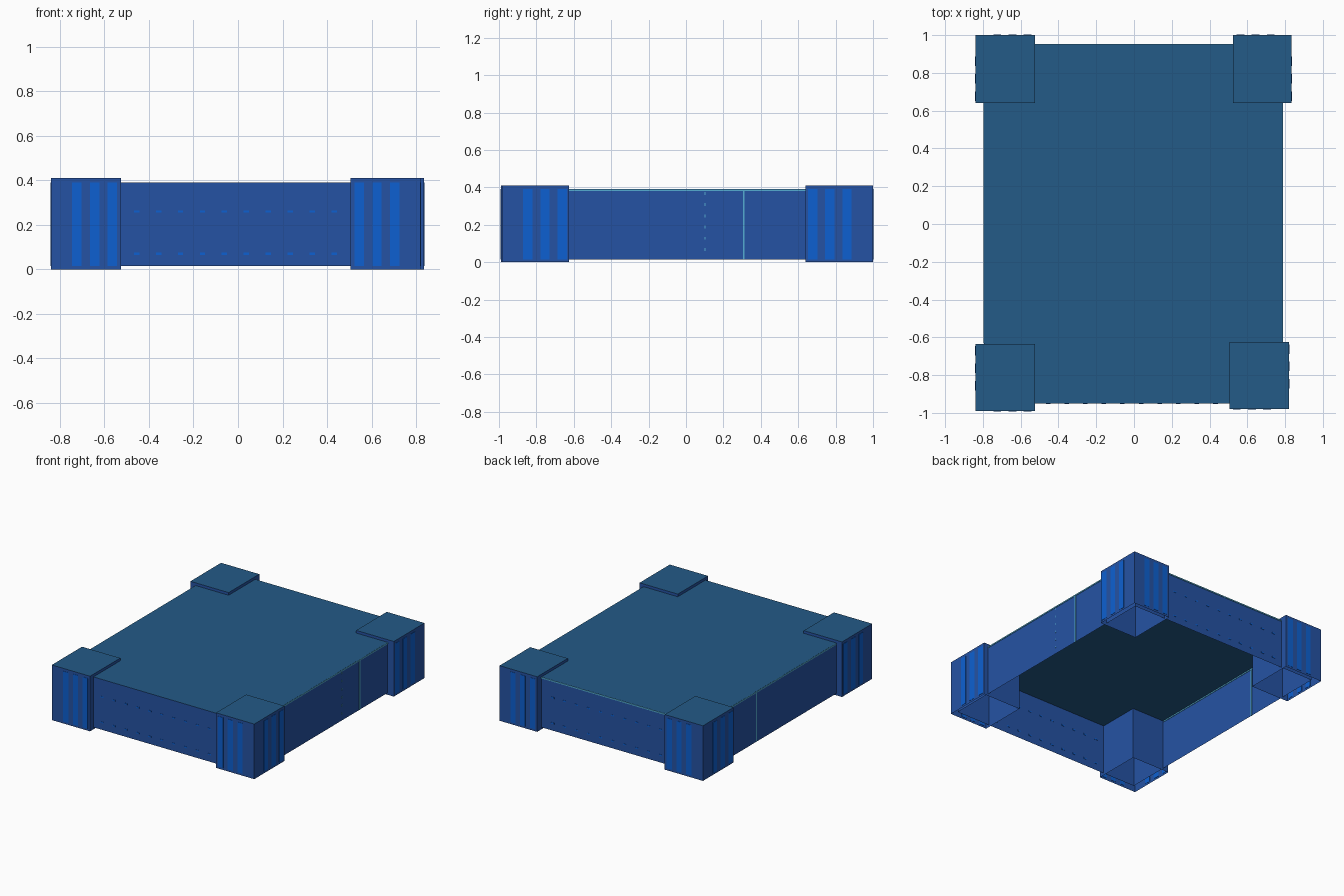
import bpy, bmesh
from mathutils import Vector

if "Cube" in bpy.data.objects:
    bpy.data.objects.remove(bpy.data.objects["Cube"])


def mat(name, c):
    m = bpy.data.materials.new(name)
    m.diffuse_color = (*c, 1)
    m.use_nodes = True
    m.node_tree.nodes["Principled BSDF"].inputs["Base Color"].default_value = m.diffuse_color
    return m


WALL = mat("wall_blue", (0.0185, 0.086, 0.37))
ROOF = mat("roof_teal", (0.017, 0.103, 0.245))
BRIGHT = mat("bright_blue", (0.004, 0.118, 0.64))
CYAN = mat("pale_cyan", (0.09, 0.42, 0.65))


def add_box(bm, lo, hi):
    lo, hi = Vector(lo), Vector(hi)
    verts = bmesh.ops.create_cube(bm, size=1)["verts"]
    for v in verts:
        v.co = Vector((lo[i] + (v.co[i] + 0.5) * (hi[i] - lo[i]) for i in range(3)))


def finish(bm, name, mats):
    me = bpy.data.meshes.new(name)
    bm.to_mesh(me)
    bm.free()
    for m in mats:
        me.materials.append(m)
    ob = bpy.data.objects.new(name, me)
    bpy.context.collection.objects.link(ob)
    return ob


def open_shell(name, lo, hi):
    """Box without floor: roof colour on top, wall colour on the sides."""
    bm = bmesh.new()
    add_box(bm, lo, hi)
    bm.normal_update()
    bmesh.ops.delete(bm, geom=[f for f in bm.faces if f.normal.z < -0.5], context="FACES")
    for f in bm.faces:
        f.material_index = 1 if f.normal.z > 0.5 else 0
    finish(bm, name, [WALL, ROOF])


def plates(name, boxes, m):
    bm = bmesh.new()
    for lo, hi in boxes:
        add_box(bm, lo, hi)
    finish(bm, name, [m])


T = 0.002  # plate thickness
X0, X1, Y0, Y1 = -0.795, 0.785, -0.95, 0.95

# main block
open_shell("main_block", (X0, Y0, 0.015), (X1, Y1, 0.39))

# corner towers with three bright stripes on each outer face
towers = {
    "front_left": (-0.84, -0.525, -0.99, -0.635, -1, -1),
    "front_right": (0.505, 0.82, -0.98, -0.625, 1, -1),
    "back_left": (-0.84, -0.525, 0.64, 1.0, -1, 1),
    "back_right": (0.525, 0.835, 0.64, 1.0, 1, 1),
}
for name, (x0, x1, y0, y1, sx, sy) in towers.items():
    open_shell(name + "_tower", (x0, y0, 0), (x1, y1, 0.41))
    stripes = []
    ox, oy = (x1 if sx > 0 else x0), (y1 if sy > 0 else y0)   # outer sides
    ix, iy = (x0 if sx > 0 else x1), (y0 if sy > 0 else y1)   # inner sides
    for k in range(3):
        a = sorted((ix + sx * (0.018 + 0.08 * k), ix + sx * (0.06 + 0.08 * k)))
        b = sorted((iy + sy * (0.012 + 0.092 * k), iy + sy * (0.062 + 0.092 * k)))
        c = sorted((oy - sy * T, oy + sy * T))
        d = sorted((ox - sx * T, ox + sx * T))
        stripes.append(((a[0], c[0], 0.015), (a[1], c[1], 0.39)))
        stripes.append(((d[0], b[0], 0.015), (d[1], b[1], 0.39)))
    plates(name + "_stripes", stripes, BRIGHT)

# tiny window marks in rows on the front and back
marks = []
for y in (Y0, Y1):
    for z in (0.07, 0.26):
        for i in range(10):
            x = -0.455 + 0.0985 * i
            marks.append(((x - 0.012, y - T, z - 0.005), (x + 0.012, y + T, z + 0.005)))
plates("window_marks", marks, BRIGHT)

# pale trim: roof edges and one vertical joint on each side wall
trim = [((x - 0.003, -0.63, 0.38), (x + 0.003, 0.64, 0.3895)) for x in (X0, X1)]
trim.append(((-0.525, Y1 - 0.003, 0.38), (0.525, Y1 + 0.003, 0.3895)))
trim += [((x - T, 0.304, 0.015), (x + T, 0.314, 0.388)) for x in (X0, X1)]
# dashed joint on the right wall
trim += [((X1 - T, 0.099, z / 100), (X1 + T, 0.103, z / 100 + 0.015)) for z in range(6, 37, 6)]
plates("pale_trim", trim, CYAN)
